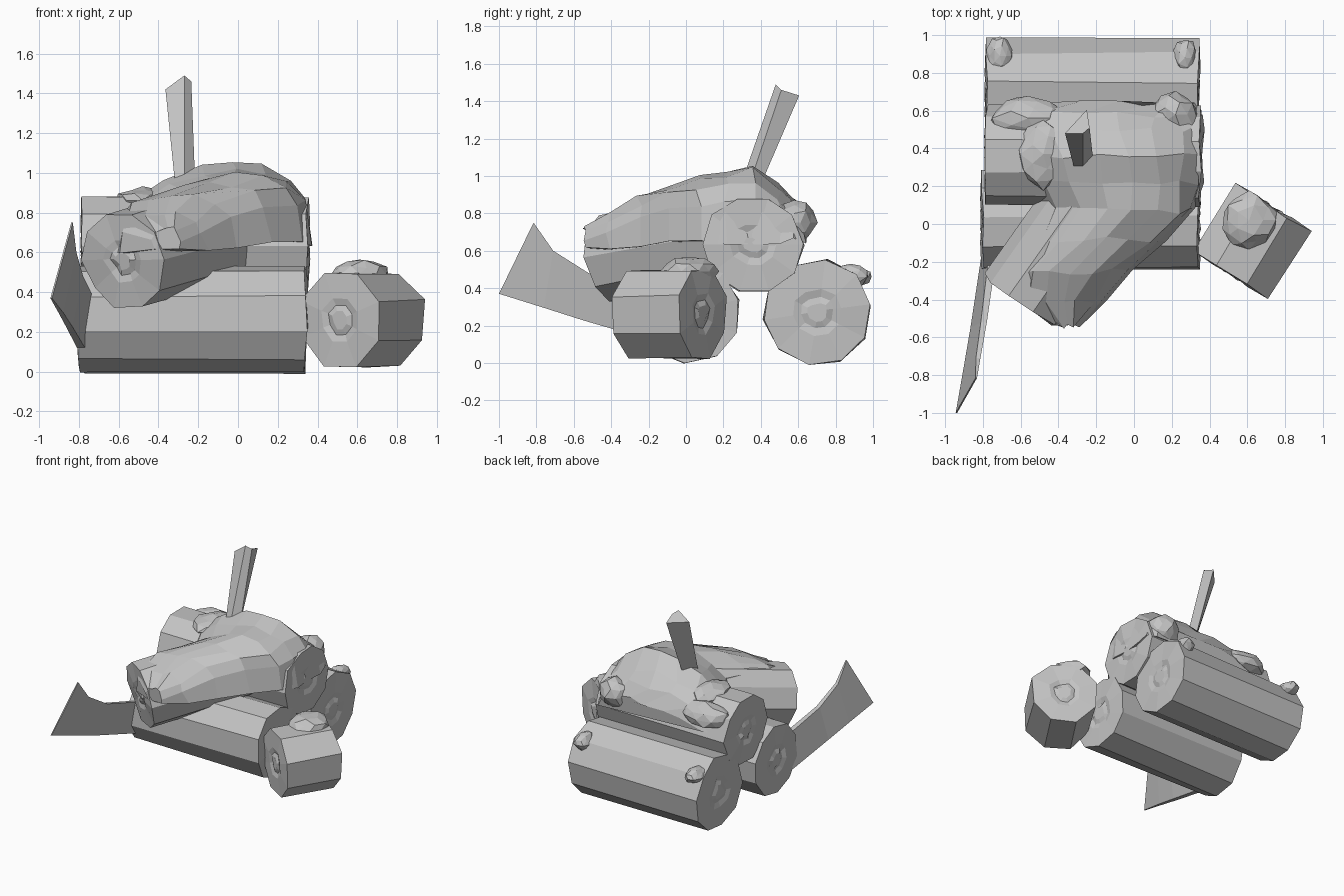
import bpy, bmesh, math, random
from mathutils import Vector, Matrix

random.seed(4)
if "Cube" in bpy.data.objects:
    bpy.data.objects.remove(bpy.data.objects["Cube"])

# Single grey material
grey = bpy.data.materials.new("plain grey")
grey.use_nodes = True
COLOR = (0.55, 0.55, 0.55, 1)
grey.diffuse_color = COLOR
grey.node_tree.nodes["Principled BSDF"].inputs["Base Color"].default_value = COLOR


def finish(name, bm):
    bmesh.ops.recalc_face_normals(bm, faces=bm.faces)
    mesh = bpy.data.meshes.new(name)
    bm.to_mesh(mesh)
    bm.free()
    mesh.materials.append(grey)
    ob = bpy.data.objects.new(name, mesh)
    bpy.context.collection.objects.link(ob)
    return ob


def jitter(amount):
    return Vector([random.uniform(-amount, amount) for _ in range(3)])


def log(name, start, end, radius, sides=10, roll=0):
    """Faceted log with a shallow carved ring in each sawn end."""
    start, end = Vector(start), Vector(end)
    axis = end - start
    bm = bmesh.new()
    bmesh.ops.create_cone(bm, cap_ends=True, segments=sides, radius1=radius,
                          radius2=radius, depth=axis.length)
    spin = Matrix.Rotation(math.pi / sides + math.radians(roll), 3, 'Z')
    bmesh.ops.rotate(bm, verts=bm.verts, matrix=spin)
    for v in bm.verts:
        v.co += jitter(0.009)
    caps = [f for f in bm.faces if len(f.verts) == sides]
    for cap in caps:
        for width, depth in ((0.55, 0.006), (0.15, -0.01), (0.12, 0.01)):
            bmesh.ops.inset_region(bm, faces=[cap], thickness=radius * width, depth=depth)
    turn = axis.to_track_quat('Z', 'Y').to_matrix().to_4x4()
    bm.transform(Matrix.Translation((start + end) / 2) @ turn)
    return finish(name, bm)


def loft(name, rings):
    """Skin between rings of equal point count and close both ends."""
    bm = bmesh.new()
    loops = [[bm.verts.new(p) for p in ring] for ring in rings]
    n = len(loops[0])
    for a, b in zip(loops, loops[1:]):
        for i in range(n):
            j = (i + 1) % n
            bm.faces.new((a[i], a[j], b[j], b[i]))
    bm.faces.new(loops[0])
    bm.faces.new(loops[-1])
    return finish(name, bm)


def lump(name, centre, size):
    """Rough faceted clump."""
    bm = bmesh.new()
    bmesh.ops.create_icosphere(bm, subdivisions=2, radius=1)
    for v in bm.verts:
        v.co *= random.uniform(0.85, 1.08)
        v.co = Vector(centre) + v.co * Vector(size)
    return finish(name, bm)


# Stacked logs
log("back_log", (-0.78, 0.70, 0.27), (0.34, 0.70, 0.27), 0.285, roll=8)
log("front_log", (-0.80, 0.02, 0.27), (0.34, 0.02, 0.27), 0.268, roll=13)
log("top_log", (-0.78, 0.36, 0.63), (0.35, 0.36, 0.63), 0.265)
log("slanted_log", (-0.575, -0.40, 0.56), (-0.12, 0.26, 0.69), 0.25)
log("short_log", (0.515, -0.265, 0.26), (0.735, 0.085, 0.26), 0.25, sides=8)

# Draped cover: y, left x, right x, base z, top z, peak position across
stations = [
    (-0.54, -0.43, -0.29, 0.60, 0.72, 0.5),
    (-0.42, -0.61, -0.16, 0.60, 0.80, 0.5),
    (-0.25, -0.63, -0.02, 0.62, 0.89, 0.5),
    (-0.08, -0.53, 0.16, 0.65, 0.96, 0.55),
    (0.07, -0.50, 0.33, 0.65, 0.99, 0.6),
    (0.22, -0.58, 0.36, 0.65, 1.02, 0.6),
    (0.36, -0.64, 0.36, 0.65, 1.05, 0.62),
    (0.50, -0.71, 0.36, 0.65, 0.95, 0.6),
    (0.58, -0.73, 0.36, 0.65, 0.87, 0.6),
    (0.64, -0.58, 0.33, 0.65, 0.77, 0.7),
]
rings = []
STEPS = 9
for y, left, right, base, top, peak in stations:
    ring = []
    for k in range(STEPS):
        a = math.pi * k / (STEPS - 1)
        t = 0.5 - 0.5 * math.cos(a)
        t = t ** (math.log(peak) / math.log(0.5))
        rise = math.sin(a) ** 0.66 if 0 < k < STEPS - 1 else 0
        p = Vector((left + (right - left) * t, y, base + (top - base) * rise))
        ring.append(p + jitter(0.018))
    rings.append(ring)
loft("draped_cover", rings)

# Clumps on the cover and logs
lump("cover_clump_left", (-0.56, 0.56, 0.77), (0.21, 0.12, 0.10))
lump("cover_clump_right", (0.22, 0.58, 0.75), (0.13, 0.12, 0.12))
lump("cover_clump_mid", (-0.48, 0.37, 0.86), (0.15, 0.18, 0.07))
lump("back_clump_left", (-0.71, 0.89, 0.46), (0.07, 0.11, 0.06))
lump("back_clump_right", (0.27, 0.88, 0.46), (0.07, 0.10, 0.07))
lump("short_log_clump", (0.61, 0.02, 0.49), (0.15, 0.15, 0.08))

# Upright handle, a flaring four-sided bar
handle_rings = [
    [(-0.315, 0.29, 0.93), (-0.27, 0.285, 0.93), (-0.215, 0.33, 0.93), (-0.25, 0.39, 0.93)],
    [(-0.365, 0.48, 1.42), (-0.27, 0.48, 1.49), (-0.235, 0.51, 1.46), (-0.25, 0.605, 1.43)],
]
loft("handle", [[Vector(p) for p in ring] for ring in handle_rings])

# Flared blade: thin wide edge, narrow waist, root inside the log
blade = [  # top point, bottom point, half thickness
    ((-0.835, -0.815, 0.75), (-0.94, -1.0, 0.37), 0.004),
    ((-0.825, -0.71, 0.60), (-0.89, -0.76, 0.295), 0.012),
    ((-0.795, -0.52, 0.48), (-0.85, -0.55, 0.228), 0.016),
    ((-0.75, -0.18, 0.38), (-0.79, -0.18, 0.12), 0.02),
]
rings = []
for top, bottom, half in blade:
    off = Vector((half, 0, 0))
    top, bottom = Vector(top), Vector(bottom)
    rings.append([top - off, top + off, bottom + off, bottom - off])
loft("blade", rings)
